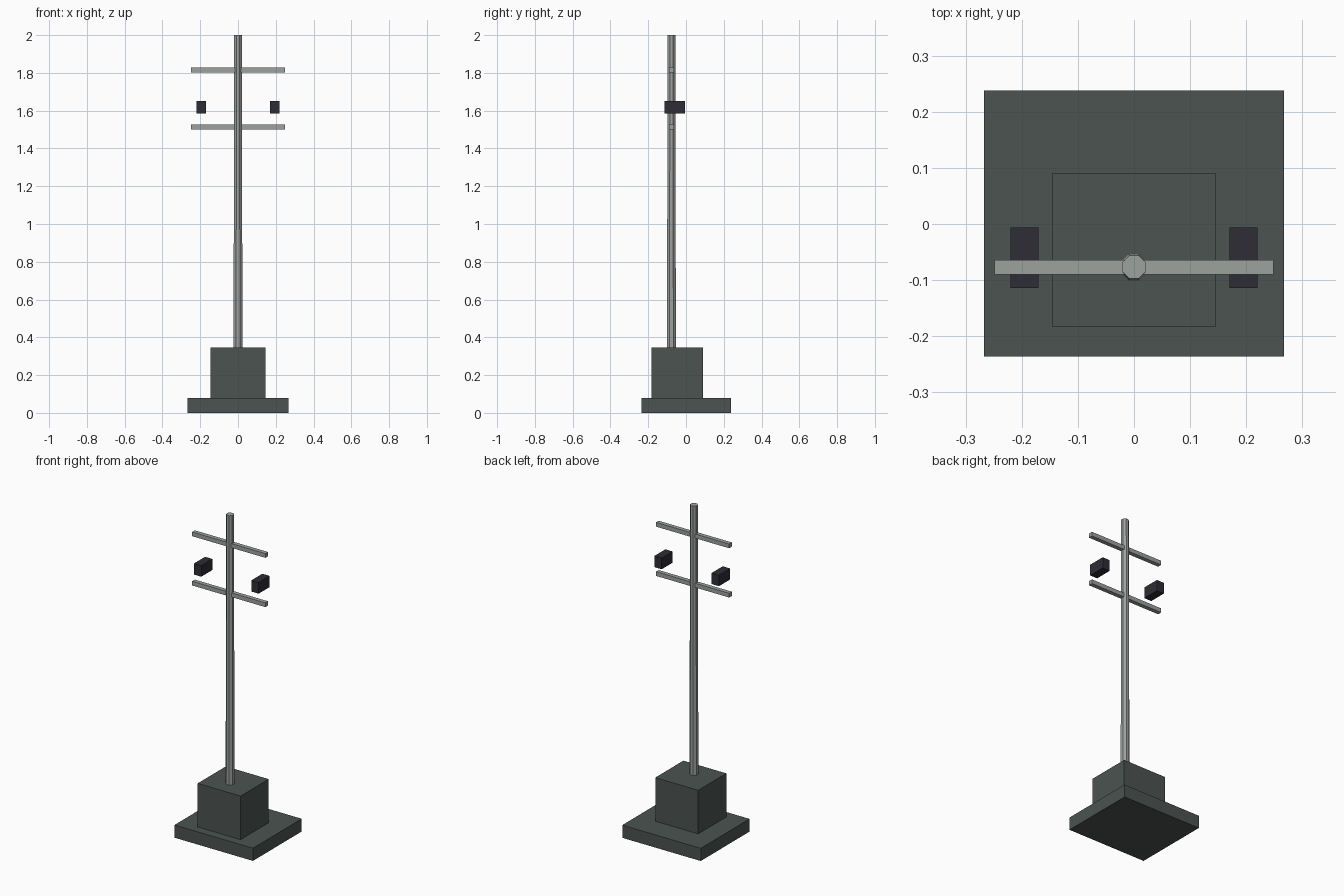
import bpy
import math
from mathutils import Matrix

cube = bpy.data.objects.get("Cube")
if cube:
    bpy.data.objects.remove(cube, do_unlink=True)


def material(name, color):
    mat = bpy.data.materials.new(name)
    mat.use_nodes = True
    mat.diffuse_color = (*color, 1)
    bsdf = next(n for n in mat.node_tree.nodes if n.type == 'BSDF_PRINCIPLED')
    bsdf.inputs["Base Color"].default_value = (*color, 1)
    return mat


concrete = material("dark concrete", (0.072, 0.087, 0.082))
steel = material("galvanised steel", (0.34, 0.36, 0.347))
black = material("lamp housing black", (0.026, 0.026, 0.036))


def box(name, x, y, z, mat):
    """Box spanning the given (low, high) ranges."""
    spans = (x, y, z)
    bpy.ops.mesh.primitive_cube_add(size=1)
    obj = bpy.context.object
    obj.name = name
    size = Matrix.Diagonal([hi - lo for lo, hi in spans] + [1])
    obj.data.transform(size)
    obj.location = [(lo + hi) / 2 for lo, hi in spans]
    obj.data.materials.append(mat)
    return obj


# Stepped concrete footing
FOOT_TOP, PLINTH_TOP = 0.078, 0.346
box("footing_slab", (-0.267, 0.267), (-0.236, 0.238), (0, FOOT_TOP), concrete)
box("plinth", (-0.146, 0.146), (-0.183, 0.09), (FOOT_TOP, PLINTH_TOP), concrete)

# Tapered eight-sided pole with flats facing the axes
POLE_Y, SIDES = -0.077, 8
flat = 1 / math.cos(math.pi / SIDES)
bpy.ops.mesh.primitive_cone_add(
    vertices=SIDES, radius1=0.0235 * flat, radius2=0.0205 * flat,
    depth=2 - PLINTH_TOP, location=(0, POLE_Y, (2 + PLINTH_TOP) / 2))
pole = bpy.context.object
pole.name = "pole"
pole.data.transform(Matrix.Rotation(math.pi / SIDES, 4, 'Z'))
pole.data.materials.append(steel)

# Crossarms
for name, z in (("lower_crossarm", 1.5), ("upper_crossarm", 1.803)):
    box(name, (-0.249, 0.249), (-0.09, -0.064), (z, z + 0.026), steel)

# Lamp housings between the crossarms, one on each side
for name, x in (("left_lamp", 0.195), ("right_lamp", -0.195)):
    box(name, (x - 0.025, x + 0.025), (-0.114, -0.006), (1.584, 1.652), black)
